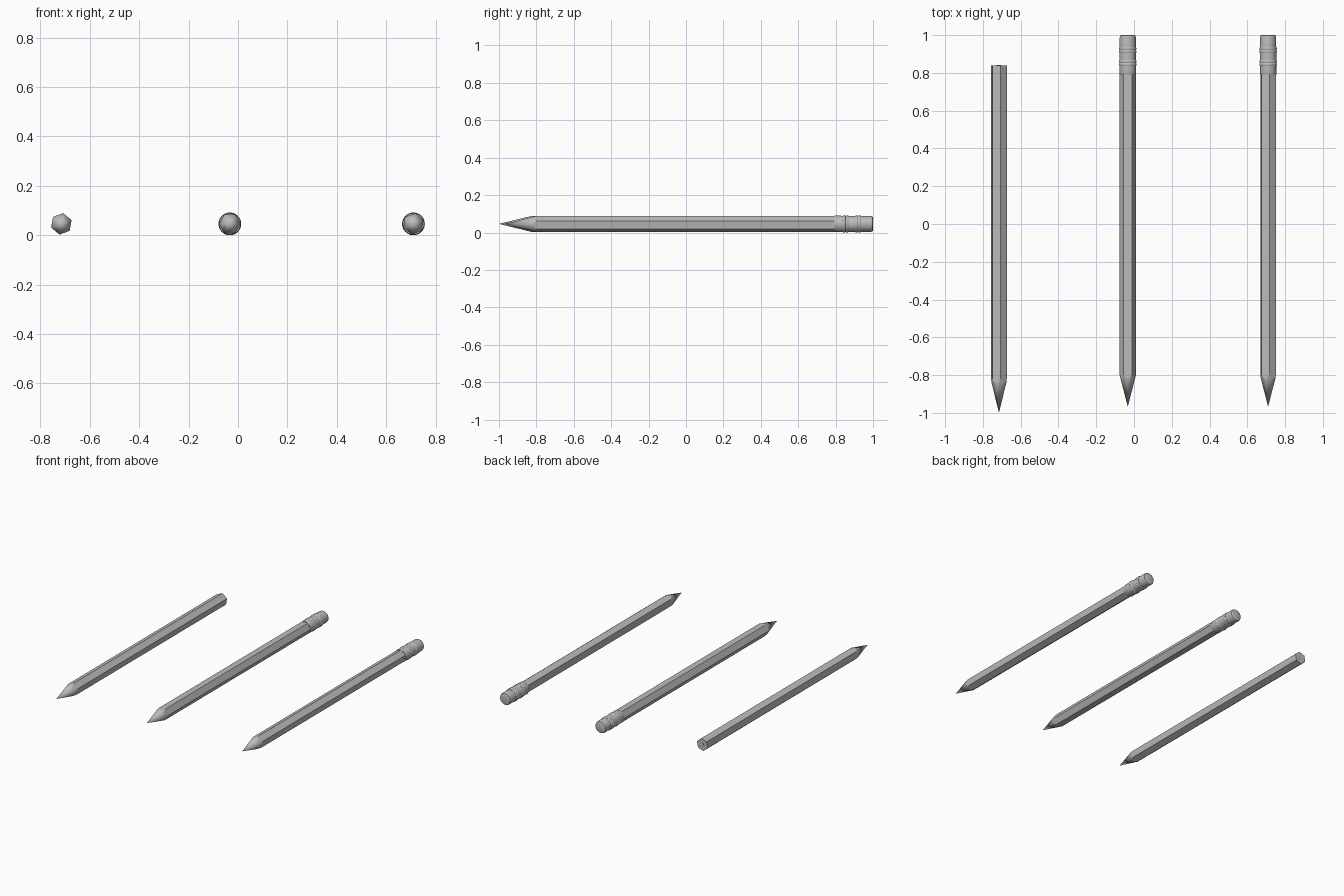
import bpy, bmesh, math

if "Cube" in bpy.data.objects:
    bpy.data.objects.remove(bpy.data.objects["Cube"])

SEG = 48
HEX_R = 0.044       # corner radius of the wooden body
AXIS_Z = 0.046      # height of every pencil's centre line

grey = bpy.data.materials.new("plain_grey")
grey.diffuse_color = (0.5, 0.5, 0.5, 1)
grey.use_nodes = True
grey.node_tree.nodes["Principled BSDF"].inputs["Base Color"].default_value = grey.diffuse_color


def finish(name, bm, x, angle=30):
    bmesh.ops.recalc_face_normals(bm, faces=bm.faces)
    mesh = bpy.data.meshes.new(name)
    bm.to_mesh(mesh)
    bm.free()
    mesh.materials.append(grey)
    ob = bpy.data.objects.new(name, mesh)
    ob.location = (x, 0, AXIS_Z)
    bpy.context.collection.objects.link(ob)
    bpy.ops.object.select_all(action='DESELECT')
    ob.select_set(True)
    bpy.context.view_layer.objects.active = ob
    bpy.ops.object.shade_smooth_by_angle(angle=math.radians(angle))
    return ob


def bridge(bm, a, b):
    n = len(a)
    for i in range(n):
        bm.faces.new((a[i], a[(i + 1) % n], b[(i + 1) % n], b[i]))


def hex_radius(t):
    """Distance from centre to the side of a hexagon with a corner at angle 0."""
    sector = math.radians(60)
    return HEX_R * math.cos(sector / 2) / math.cos(t % sector - sector / 2)


def body(name, x, tip, shoulder, end, turn):
    """Hexagonal shaft whose sharpened cone leaves scalloped edges."""
    bm = bmesh.new()
    slope = HEX_R / (shoulder - tip)
    front, back = [], []
    for i in range(SEG):
        t = 2 * math.pi * i / SEG
        r = hex_radius(t)
        a = t + math.radians(turn)
        px, pz = r * math.cos(a), r * math.sin(a)
        front.append(bm.verts.new((px, tip + r / slope, pz)))
        back.append(bm.verts.new((px, end, pz)))
    bridge(bm, front, back)
    bm.faces.new(back)
    point = bm.verts.new((0, tip, 0))
    for i in range(SEG):
        bm.faces.new((point, front[i], front[(i + 1) % SEG]))
    finish(name, bm, x, 10)


def lathe(name, x, profile):
    """Turned part from (y, radius) pairs, capped at both ends."""
    bm = bmesh.new()
    rings = []
    for y, r in profile:
        rings.append([bm.verts.new((r * math.cos(2 * math.pi * i / SEG), y,
                                    r * math.sin(2 * math.pi * i / SEG)))
                      for i in range(SEG)])
    for a, b in zip(rings, rings[1:]):
        bridge(bm, a, b)
    bm.faces.new(rings[0])
    bm.faces.new(rings[-1])
    finish(name, bm, x)


# Metal sleeve profile: plain ends with two pairs of raised ribs
ferrule = [(0.792, 0.043), (0.795, 0.044)]
for c in (0.845, 0.861, 0.912, 0.928):
    ferrule += [(c - 0.007, 0.0435), (c - 0.003, 0.046),
                (c + 0.003, 0.046), (c + 0.007, 0.0435)]
ferrule += [(0.94, 0.0435)]

# Eraser with rounded rim
eraser = [(0.935, 0.0425), (0.988, 0.0425), (0.994, 0.0415),
          (0.998, 0.039), (1.0, 0.035)]

# Pencil without eraser, with lead showing at the cut end
body("left_pencil_body", -0.715, -1.0, -0.82, 0.84, 80)
lathe("left_pencil_lead_end", -0.715, [(0.836, 0.012), (0.841, 0.012)])

# Two pencils with ferrule and eraser
for side, x, turn in (("middle", -0.033, 0), ("right", 0.71, 22)):
    body(side + "_pencil_body", x, -0.967, -0.797, 0.85, turn)
    lathe(side + "_pencil_ferrule", x, ferrule)
    lathe(side + "_pencil_eraser", x, eraser)
